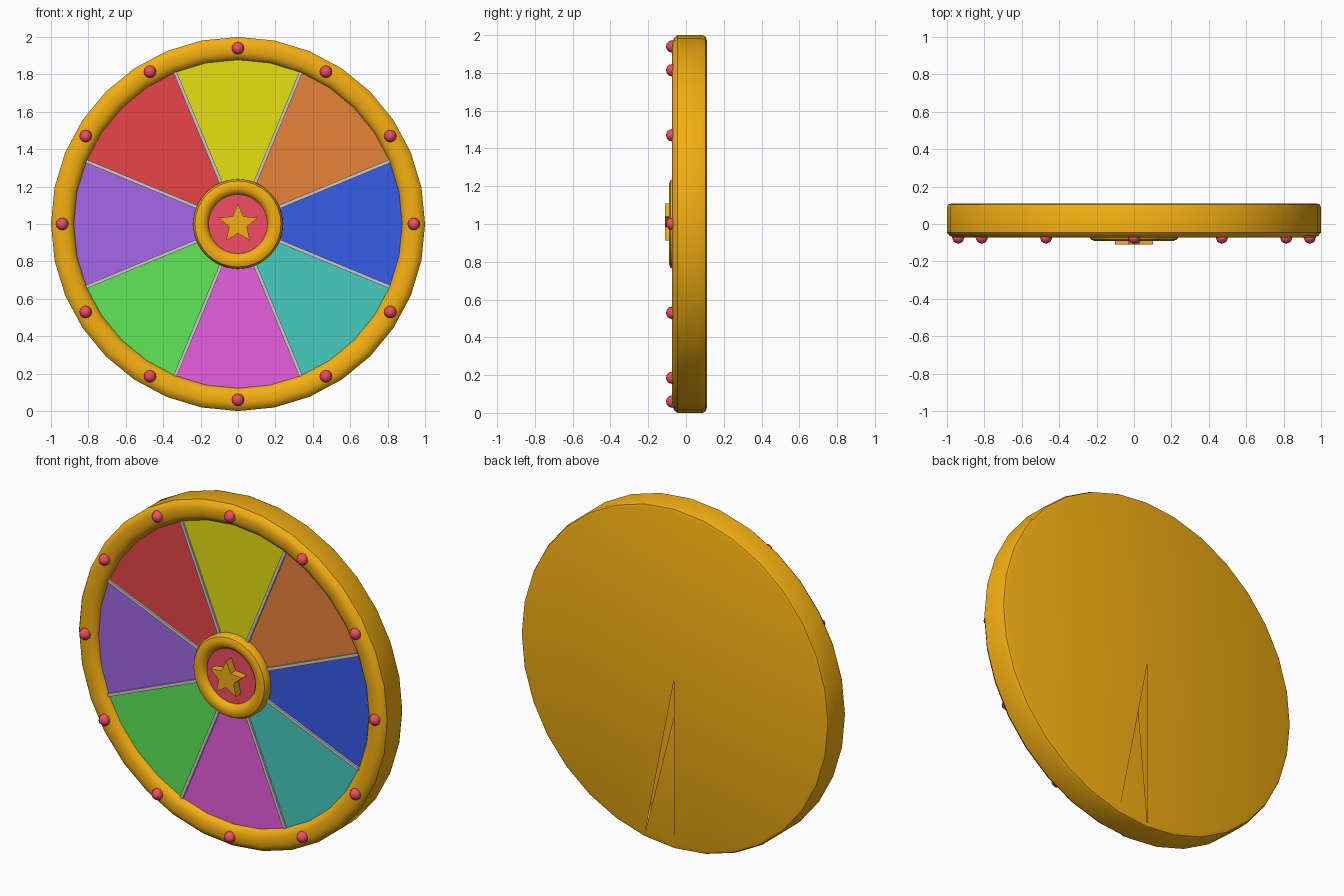
import bpy, bmesh, math
from mathutils import Vector

if "Cube" in bpy.data.objects:
    bpy.data.objects.remove(bpy.data.objects["Cube"])

CZ = 1.0      # height of the wheel axle
SEG = 32


def material(name, rgb):
    # screen colour to linear
    m = bpy.data.materials.new(name)
    lin = [((c + 0.055) / 1.055) ** 2.4 if c > 0.04 else c / 12.92 for c in rgb]
    m.diffuse_color = (*lin, 1)
    m.use_nodes = True
    m.node_tree.nodes["Principled BSDF"].inputs["Base Color"].default_value = m.diffuse_color
    return m


GOLD = material("gold", (0.96, 0.69, 0.07))
PINK = material("pink", (0.95, 0.30, 0.39))
GREY = material("silver", (0.75, 0.75, 0.75))


def at(r, a, y):
    return Vector((r * math.cos(a), y, CZ + r * math.sin(a)))


def finish(bm, name, mat, smooth=True):
    bmesh.ops.recalc_face_normals(bm, faces=bm.faces)
    me = bpy.data.meshes.new(name)
    bm.to_mesh(me)
    bm.free()
    ob = bpy.data.objects.new(name, me)
    bpy.context.collection.objects.link(ob)
    me.materials.append(mat)
    if smooth:
        bpy.ops.object.select_all(action='DESELECT')
        ob.select_set(True)
        bpy.context.view_layer.objects.active = ob
        bpy.ops.object.shade_smooth_by_angle(angle=math.radians(35))
    return ob


def lathe(bm, profile):
    # spin (radius, y) points about the axle, starting straight down
    rings = [[bm.verts.new(at(r, -math.pi / 2 + math.tau * i / SEG, y))
              for i in range(SEG)] for r, y in profile]
    for a, b in zip(rings, rings[1:]):
        for i in range(SEG):
            j = (i + 1) % SEG
            bm.faces.new((a[i], a[j], b[j], b[i]))
    return rings


def plate(name, outline, y_front, y_back, mat):
    # flat outline extruded backwards
    bm = bmesh.new()
    f = bm.faces.new([bm.verts.new((p.x, y_front, p.z)) for p in outline])
    ext = bmesh.ops.extrude_face_region(bm, geom=[f], use_keep_orig=True)
    for v in ext["geom"]:
        if isinstance(v, bmesh.types.BMVert):
            v.co.y = y_back
    return finish(bm, name, mat, False)


# wheel body: rounded rim, recessed floor, flat back with one dented sector
bm = bmesh.new()
rings = lathe(bm, [(0.875, -0.02), (0.878, -0.04), (0.892, -0.059), (0.915, -0.07),
                   (0.96, -0.073), (0.985, -0.064), (1.0, -0.045), (1.0, 0.088),
                   (0.993, 0.104), (0.975, 0.11)])
floor_c = bm.verts.new((0, -0.02, CZ))
back_c = bm.verts.new((0, 0.11, CZ))
dent_c = bm.verts.new((0, 0.01, CZ))
for i in range(SEG):
    j = (i + 1) % SEG
    bm.faces.new((floor_c, rings[0][j], rings[0][i]))
    bm.faces.new((dent_c if i == 0 else back_c, rings[-1][i], rings[-1][j]))
finish(bm, "wheel_body", GOLD)

# coloured panels, counter-clockwise from the right
colours = [("blue", (0.21, 0.36, 0.91)), ("orange", (0.91, 0.51, 0.22)),
           ("yellow", (0.90, 0.88, 0.06)), ("red", (0.91, 0.27, 0.28)),
           ("purple", (0.65, 0.40, 0.91)), ("green", (0.37, 0.91, 0.34)),
           ("magenta", (0.91, 0.37, 0.88)), ("teal", (0.27, 0.80, 0.75))]
step = math.tau / SEG
for k, (name, rgb) in enumerate(colours):
    mid = k * math.pi / 4
    pts = [at(0.879, mid + s * step, 0) for s in (-2, -1, 0, 1, 2)]
    plate(name + "_panel", [at(0, 0, 0)] + pts, -0.038, -0.022, material(name, rgb))

    # divider strip at the panel edge
    a = mid + math.pi / 8
    side = Vector((-math.sin(a), 0, math.cos(a))) * 0.009
    p, q = at(0.2, a, 0), at(0.878, a, 0)
    plate("divider_%d" % k, [p - side, q - side, q + side, p + side], -0.048, -0.03, GREY)

# hub ring
bm = bmesh.new()
lathe(bm, [(0.24, -0.03), (0.24, -0.068), (0.23, -0.083), (0.212, -0.09),
           (0.19, -0.09), (0.17, -0.08), (0.157, -0.06), (0.155, -0.04)])
finish(bm, "hub_ring", GOLD)

# hub centre disc and star
plate("hub_disc", [at(0.158, i * step, 0) for i in range(SEG)], -0.063, -0.04, PINK)
plate("hub_star", [at(0.108 if i % 2 == 0 else 0.05, math.pi / 2 + i * math.pi / 5, 0)
                   for i in range(10)], -0.11, -0.06, GOLD)

# rim studs
for i in range(12):
    bm = bmesh.new()
    bmesh.ops.create_uvsphere(bm, u_segments=8, v_segments=6, radius=0.033)
    bmesh.ops.translate(bm, verts=bm.verts, vec=at(0.94, i * math.pi / 6, -0.073))
    ob = finish(bm, "rim_stud_%d" % i, PINK, False)
    ob.data.polygons.foreach_set("use_smooth", [True] * len(ob.data.polygons))
